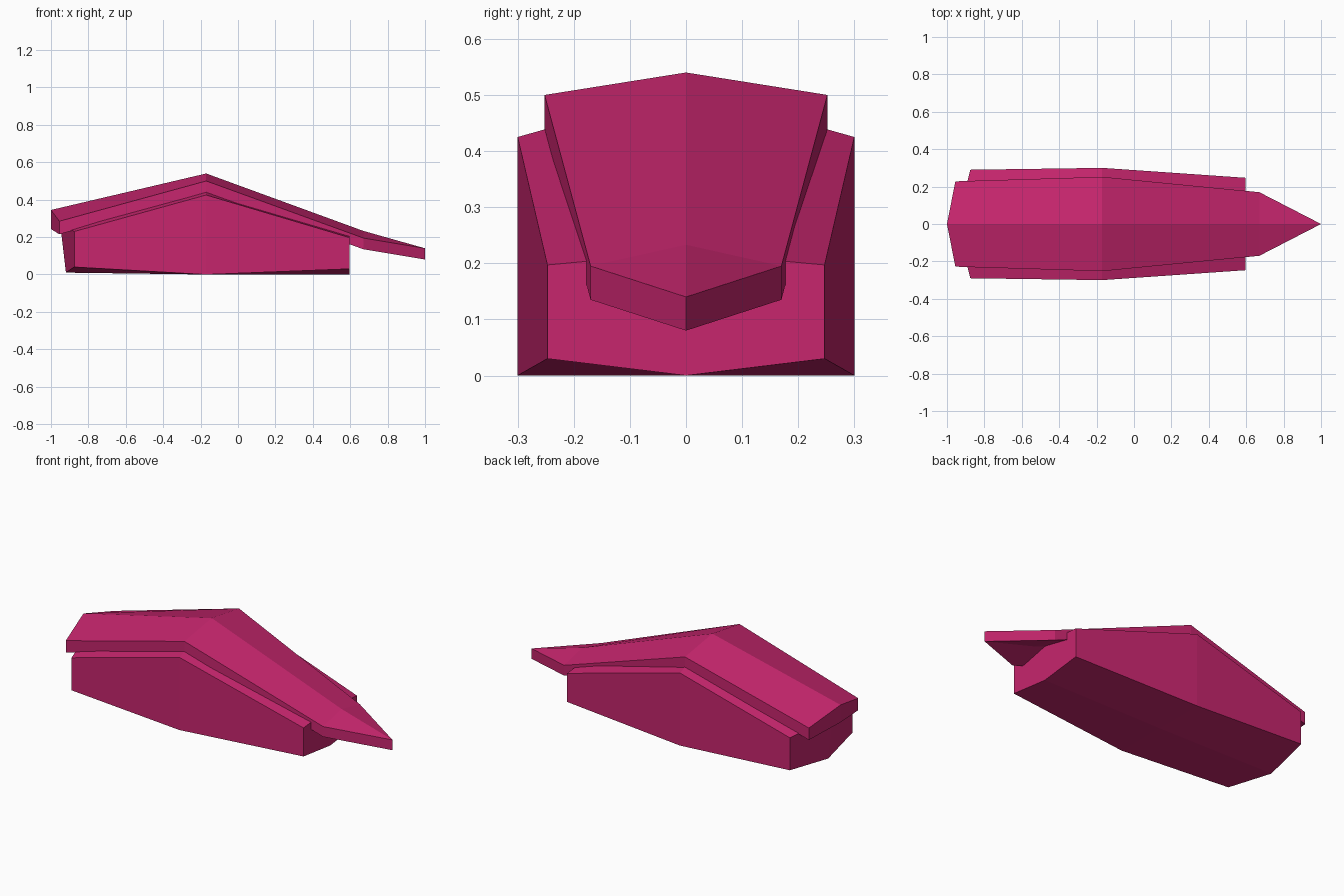
import bpy
import bmesh

cube = bpy.data.objects.get("Cube")
if cube:
    bpy.data.objects.remove(cube, do_unlink=True)

# Single body colour
COLOUR = (0.57, 0.019, 0.155, 1.0)
paint = bpy.data.materials.new("magenta")
paint.use_nodes = True
paint.diffuse_color = COLOUR
paint.node_tree.nodes["Principled BSDF"].inputs["Base Color"].default_value = COLOUR


def loft(name, stations):
    """Skin mirrored six-sided sections: (half width, edge x/top/bottom, centre x/top/bottom)."""
    bm = bmesh.new()
    rings = []
    for w, (ext, et), (exb, eb), (cxt, ct), (cxb, cb) in stations:
        ring = [(cxt, 0, ct), (ext, w, et), (exb, w, eb),
                (cxb, 0, cb), (exb, -w, eb), (ext, -w, et)]
        rings.append([bm.verts.new(p) for p in ring])
    for a, b in zip(rings, rings[1:]):
        for i in range(6):
            j = (i + 1) % 6
            bm.faces.new((a[i], a[j], b[j], b[i]))
    # End caps are split along the centre line
    for ring in (rings[0], rings[-1]):
        bm.faces.new(ring[:4])
        bm.faces.new([ring[3], ring[4], ring[5], ring[0]])
    bmesh.ops.remove_doubles(bm, verts=bm.verts, dist=0.0005)
    bmesh.ops.recalc_face_normals(bm, faces=bm.faces)
    mesh = bpy.data.meshes.new(name)
    bm.to_mesh(mesh)
    bm.free()
    mesh.materials.append(paint)
    obj = bpy.data.objects.new(name, mesh)
    bpy.context.collection.objects.link(obj)
    return obj


# Lower hull: swept-back rear, widest middle, upright nose
loft("lower_hull", [
    (0.29, (-0.875, 0.23), (-0.875, 0.04), (-0.95, 0.265), (-0.92, 0.01)),
    (0.30, (-0.17, 0.425), (-0.17, 0.0), (-0.17, 0.51), (-0.17, 0.0)),
    (0.247, (0.597, 0.197), (0.597, 0.03), (0.597, 0.22), (0.597, 0.0)),
])

# Upper shell: ridged plate that narrows to a pointed nose
loft("upper_shell", [
    (0.228, (-0.955, 0.285), (-0.955, 0.215), (-1.0, 0.345), (-1.0, 0.243)),
    (0.252, (-0.17, 0.50), (-0.17, 0.44), (-0.17, 0.54), (-0.17, 0.48)),
    (0.17, (0.67, 0.195), (0.67, 0.135), (0.67, 0.233), (0.67, 0.173)),
    (0.0, (1.0, 0.14), (1.0, 0.08), (1.0, 0.14), (1.0, 0.08)),
])
